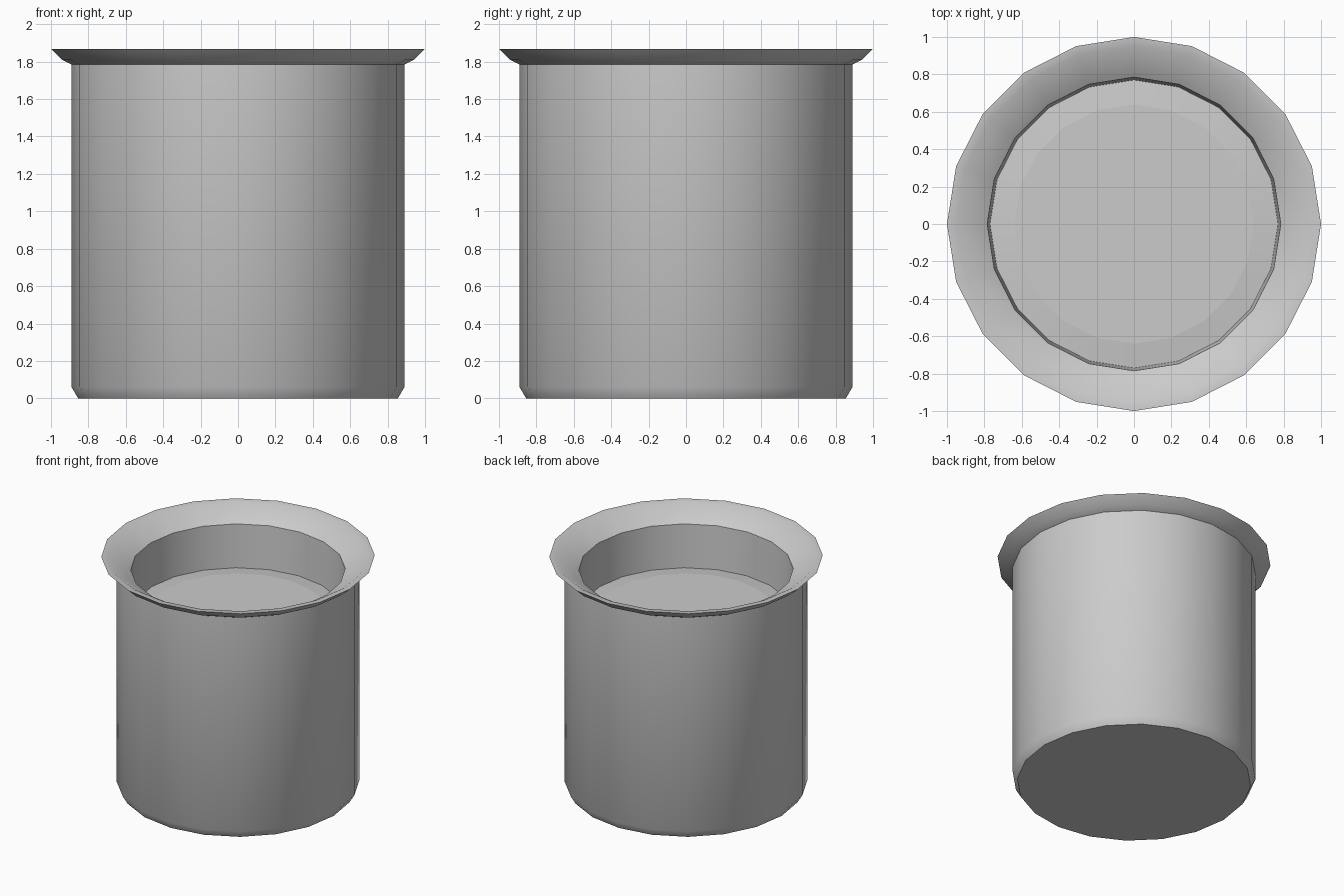
import bpy, bmesh
from math import cos, sin, tau, radians

if "Cube" in bpy.data.objects:
    bpy.data.objects.remove(bpy.data.objects["Cube"])

SIDES = 20


def lathe(name, profile, cap_start=False, cap_end=False, angle=55):
    """Revolve an (r, z) profile around z into a 20-sided object."""
    bm = bmesh.new()
    rings = [[bm.verts.new((r * cos(tau * i / SIDES), r * sin(tau * i / SIDES), z))
              for i in range(SIDES)] for r, z in profile]
    for a, b in zip(rings, rings[1:]):
        for i in range(SIDES):
            j = (i + 1) % SIDES
            bm.faces.new((a[i], a[j], b[j], b[i]))
    if cap_start:
        bm.faces.new(rings[0][::-1])
    if cap_end:
        bm.faces.new(rings[-1])
    mesh = bpy.data.meshes.new(name)
    bm.to_mesh(mesh)
    bm.free()
    obj = bpy.data.objects.new(name, mesh)
    bpy.context.collection.objects.link(obj)
    bpy.ops.object.select_all(action='DESELECT')
    obj.select_set(True)
    bpy.context.view_layer.objects.active = obj
    bpy.ops.object.shade_smooth_by_angle(angle=radians(angle))
    return obj


# Pot: chamfered foot, straight wall, flared lip, sloping mouth, inner wall
lathe("pot", [(0.855, 0), (0.89, 0.06), (0.89, 1.785), (0.94, 1.81),
              (1.0, 1.868), (0.95, 1.865), (0.785, 1.762), (0.77, 1.415)],
      cap_start=True)

# Filling: slightly raised surface inside the mouth
lathe("filling", [(0.77, 1.415), (0.64, 1.43)], cap_end=True, angle=3)
